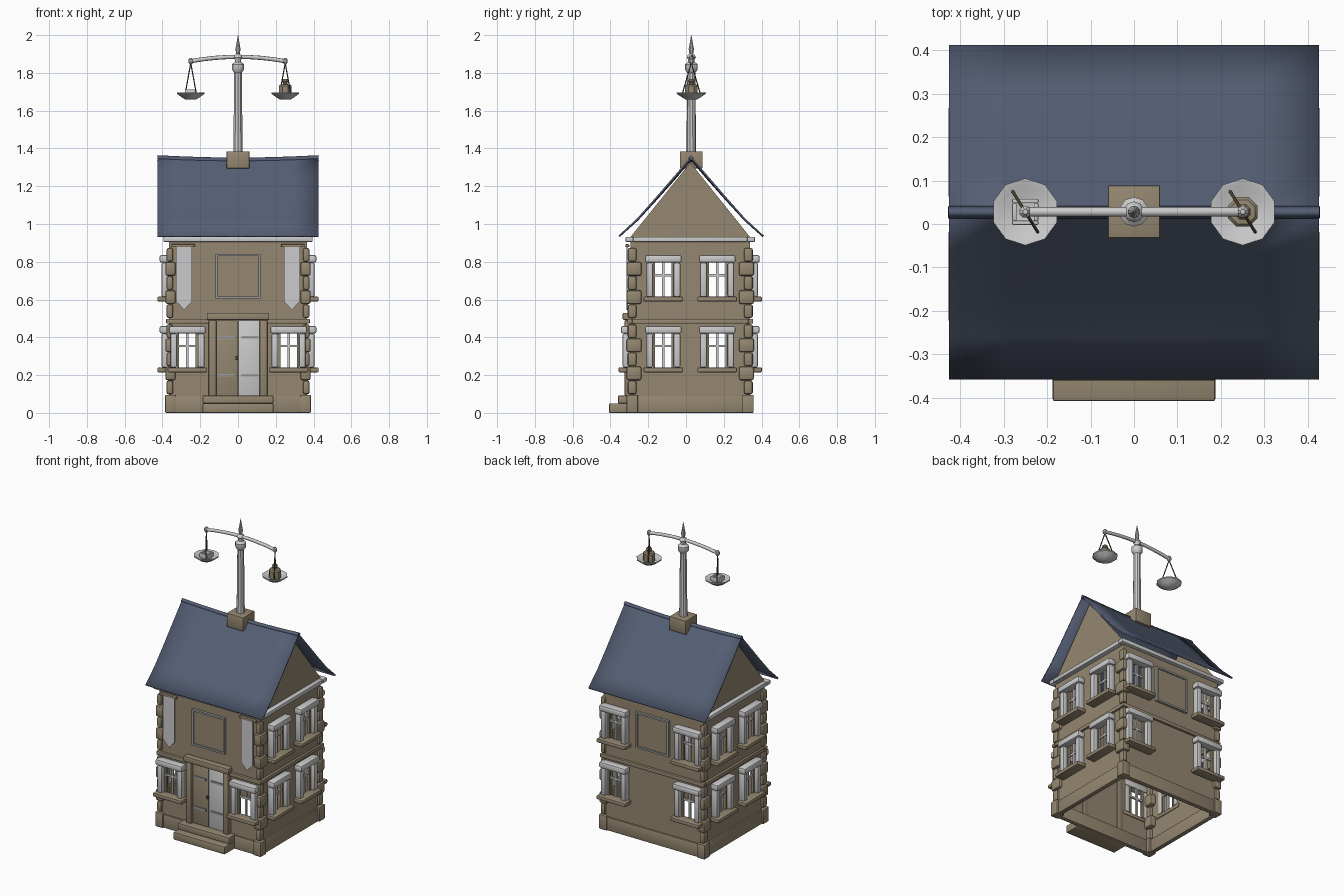
import bpy, bmesh, math
from mathutils import Matrix, Vector

if "Cube" in bpy.data.objects:
    bpy.data.objects.remove(bpy.data.objects["Cube"])


def material(name, rgb):
    m = bpy.data.materials.new(name)
    m.diffuse_color = (*rgb, 1)
    m.use_nodes = True
    m.node_tree.nodes["Principled BSDF"].inputs["Base Color"].default_value = m.diffuse_color
    return m


STONE = material("tan stone", (0.30, 0.245, 0.165))
PALE = material("pale grey", (0.60, 0.60, 0.61))
FRAME = material("mid grey", (0.33, 0.33, 0.32))
SLATE = material("slate blue", (0.09, 0.112, 0.175))
CORD = material("dark brown", (0.10, 0.075, 0.045))

C = 0.023                      # depth of the house axis
WX, YF, YB = 0.365, -0.295, 0.34   # wall planes


def finish(name, bm, mat, smooth=True):
    bmesh.ops.recalc_face_normals(bm, faces=bm.faces)
    me = bpy.data.meshes.new(name)
    bm.to_mesh(me)
    bm.free()
    me.materials.append(mat)
    if smooth:
        me.shade_smooth()
        me.set_sharp_from_angle(angle=math.radians(35))
    ob = bpy.data.objects.new(name, me)
    bpy.context.collection.objects.link(ob)
    return ob


def boxes(name, mat, items, bevel=0.0, frames=(Matrix(),)):
    """Boxes (x0, x1, y0, y1, z0, z1), repeated in every frame."""
    bm = bmesh.new()
    for fr in frames:
        for x0, x1, y0, y1, z0, z1 in items:
            m = (fr @ Matrix.Translation(((x0 + x1) / 2, (y0 + y1) / 2, (z0 + z1) / 2))
                 @ Matrix.Diagonal((x1 - x0, y1 - y0, z1 - z0, 1)))
            bmesh.ops.create_cube(bm, size=1, matrix=m)
    if bevel:
        bmesh.ops.bevel(bm, geom=bm.edges[:], offset=bevel, segments=2,
                        profile=0.5, affect='EDGES')
    return finish(name, bm, mat)


def ring(name, mat, x, y0, y1, t, z0, z1, bevel=0.0):
    """Rectangular band around the house."""
    return boxes(name, mat, [(-x, x, y0, y0 + t, z0, z1), (-x, x, y1 - t, y1, z0, z1),
                             (-x, -x + t, y0 + t, y1 - t, z0, z1),
                             (x - t, x, y0 + t, y1 - t, z0, z1)], bevel)


def lathe(name, mat, profile, n, centre):
    """Turned shape from (radius, height) points."""
    bm = bmesh.new()
    rings = []
    for r, z in profile:
        rings.append([bm.verts.new((centre[0] + r * math.cos(a), centre[1] + r * math.sin(a), z))
                      for a in (math.tau * (i + 0.5) / n for i in range(n))])
    for a, b in zip(rings, rings[1:]):
        for i in range(n):
            bm.faces.new((a[i], a[(i + 1) % n], b[(i + 1) % n], b[i]))
    bm.faces.new(rings[0])
    bm.faces.new(rings[-1])
    return finish(name, bm, mat)


def tube(name, mat, paths, radius, res=1):
    cu = bpy.data.curves.new(name, 'CURVE')
    cu.dimensions = '3D'
    cu.bevel_depth, cu.bevel_resolution, cu.use_fill_caps = radius, res, True
    for path in paths:
        sp = cu.splines.new('POLY')
        sp.points.add(len(path) - 1)
        for p, co in zip(sp.points, path):
            p.co = (*co, 1)
    cu.materials.append(mat)
    ob = bpy.data.objects.new(name, cu)
    bpy.context.collection.objects.link(ob)


def place(x, y, z, turn):
    return Matrix.Translation((x, y, z)) @ Matrix.Rotation(math.radians(turn), 4, 'Z')


# window positions, each frame at the sill top with local -y facing outwards
LOW, HIGH = 0.24, 0.615
SIDE_Y = (-0.12, 0.165)
WIN_X = 0.268
H, HW = 0.18, 0.06             # opening height and half width
front = [place(s * WIN_X, YF, LOW, 0) for s in (-1, 1)]
back = [place(s * WIN_X, YB, z, 180) for s in (-1, 1) for z in (LOW, HIGH)]
sides = [place(s * WX, y, z, s * 90) for s in (-1, 1) for y in SIDE_Y for z in (LOW, HIGH)]
windows = front + back + sides

# walls: flat sheets with the window openings left out
bm = bmesh.new()


def wall(u0, u1, centres, floors, to_world):
    us = sorted([u0, u1] + [c + d for c in centres for d in (-HW, HW)])
    zs = sorted([0, 0.93] + [z + d for z in floors for d in (0, H)])
    for a, b in zip(us, us[1:]):
        for p, q in zip(zs, zs[1:]):
            mu, mz = (a + b) / 2, (p + q) / 2
            if any(abs(mu - c) < HW for c in centres) and any(f < mz < f + H for f in floors):
                continue
            bm.faces.new([bm.verts.new(to_world(u, z)) for u, z in ((a, p), (b, p), (b, q), (a, q))])


wall(-WX, WX, (-WIN_X, WIN_X), (LOW,), lambda u, z: (u, YF, z))
wall(-WX, WX, (-WIN_X, WIN_X), (LOW, HIGH), lambda u, z: (u, YB, z))
for s in (-1, 1):
    wall(YF, YB, SIDE_Y, (LOW, HIGH), lambda u, z: (s * WX, u, z))
    bm.faces.new([bm.verts.new((s * WX, y, z))
                  for y, z in ((YF, 0.93), (YB, 0.93), (C, 1.325))])   # gable
bmesh.ops.remove_doubles(bm, verts=bm.verts, dist=0.0005)
finish("walls", bm, STONE, False)

# window trim
boxes("window_headers", PALE, [(-0.097, 0.097, -0.05, 0.005, H, H + 0.04)], 0.01, windows)
boxes("window_jambs", PALE, [(0.055, 0.09, -0.04, 0.005, 0, H),
                             (-0.09, -0.055, -0.04, 0.005, 0, H)], 0.008, windows)
boxes("window_sills", STONE, [(-0.105, 0.105, -0.062, 0.005, -0.025, 0)], 0.006, windows)
boxes("window_bars", PALE, [(-0.006, 0.006, -0.008, 0.004, 0, H),
                            (-HW, HW, -0.008, 0.004, 0.108, 0.12)], 0, windows)
boxes("window_casements", STONE, [(s * 0.05 - 0.006, s * 0.05 + 0.006, -0.012, 0.006, 0, H)
                                  for s in (-1, 1)], 0, windows)

# plinth, belt course and cornice
ring("plinth", STONE, 0.375, -0.305, 0.35, 0.03, 0, 0.088, 0.005)
boxes("plinth_corners", STONE, [(s * 0.358 - 0.028, s * 0.358 + 0.028, y, y + 0.06, 0, 0.096)
                                for s in (-1, 1) for y in (-0.315, 0.298)], 0.006)
boxes("belt_course", STONE,
      [(-0.38, -0.15, -0.31, -0.285, 0.472, 0.497), (0.15, 0.38, -0.31, -0.285, 0.472, 0.497),
       (-0.38, 0.38, 0.33, 0.355, 0.472, 0.497), (-0.38, -0.355, -0.285, 0.33, 0.472, 0.497),
       (0.355, 0.38, -0.285, 0.33, 0.472, 0.497)], 0.004)
ring("cornice", PALE, 0.395, -0.32, 0.365, 0.04, 0.905, 0.932, 0.006)

# rounded corner blocks, alternating long and short
blocks = []
for base in (0.098, 0.502):
    for i in range(5):
        z0 = base + i * 0.0745
        w, d, o = (0.055, 0.08, 0.02) if i % 2 else (0.035, 0.047, 0.014)
        for s in (-1, 1):
            xa, xb = sorted((s * (WX + o), s * (WX + o - w)))
            blocks.append((xa, xb, YF - o, YF - o + d, z0, z0 + 0.0735))
            blocks.append((xa, xb, YB + o - d, YB + o, z0, z0 + 0.0735))
boxes("corner_blocks", STONE, blocks, 0.012)

# steps and doorway
boxes("steps", STONE, [(-0.187, 0.187, -0.407, -0.30, 0, 0.05),
                       (-0.187, 0.187, -0.36, -0.29, 0.05, 0.092)], 0.005)
boxes("door_surround", STONE, [(-0.155, -0.115, -0.325, -0.29, 0.09, 0.492),
                               (0.115, 0.155, -0.325, -0.29, 0.09, 0.492),
                               (-0.165, 0.165, -0.335, -0.29, 0.492, 0.53)], 0.006)
boxes("left_door", STONE, [(-0.115, -0.002, -0.305, -0.296, 0.092, 0.49)], 0.002)
boxes("right_door", PALE, [(0.002, 0.115, -0.305, -0.296, 0.092, 0.49)], 0.002)
boxes("door_straps", FRAME, [(x, x + 0.09, -0.311, -0.304, z, z + 0.014)
                             for x in (-0.108, 0.018) for z in (0.193, 0.393)])
boxes("door_handle", CORD, [(-0.012, 0.0, -0.315, -0.304, 0.28, 0.30)])

# framed panels on the front and back
panels = [place(0, YF, 0.605, 0), place(0, YB, 0.605, 180)]
boxes("wall_panels", STONE, [(-0.108, 0.108, -0.008, 0, 0.012, 0.225)], 0, panels)
boxes("panel_frames", FRAME, [(-0.12, -0.108, -0.016, 0, 0, 0.237), (0.108, 0.12, -0.016, 0, 0, 0.237),
                              (-0.108, 0.108, -0.016, 0, 0, 0.012),
                              (-0.108, 0.108, -0.016, 0, 0.225, 0.237)], 0, panels)

# pointed banners on rods
bm = bmesh.new()
for s in (-1, 1):
    f = bm.faces.new([bm.verts.new((s * 0.285 + x, -0.314, z)) for x, z in
                      ((-0.042, 0.88), (0.042, 0.88), (0.042, 0.59), (0, 0.545), (-0.042, 0.59))])
    ext = bmesh.ops.extrude_face_region(bm, geom=[f], use_keep_orig=True)
    bmesh.ops.translate(bm, vec=(0, 0.006, 0),
                        verts=[v for v in ext["geom"] if isinstance(v, bmesh.types.BMVert)])
finish("banners", bm, PALE, False)
boxes("banner_rods", STONE, [(s * 0.29 - 0.062, s * 0.29 + 0.062, -0.32, -0.30, 0.878, 0.893)
                             for s in (-1, 1)], 0.004)

# roof: gently flared slopes with a slightly sagging ridge
half = [(0.385, 0.938), (0.288, 1.025), (0.19, 1.132), (0.092, 1.242), (0, 1.345)]
profile = [(-y, z) for y, z in half] + half[-2::-1]
bm = bmesh.new()
cols = []
for i in range(7):
    x = -0.425 + 0.85 * i / 6
    cols.append([bm.verts.new((x, C + 0.004 + y, z + 0.012 * (x / 0.425) ** 2 * (z - 0.938) / 0.41))
                 for y, z in profile])
for a, b in zip(cols, cols[1:]):
    for j in range(len(profile) - 1):
        bm.faces.new((a[j], b[j], b[j + 1], a[j + 1]))
roof = finish("roof", bm, SLATE)
sol = roof.modifiers.new("thickness", 'SOLIDIFY')
sol.thickness = 0.01
tube("ridge", SLATE, [[(x, C + 0.004, 1.338 + 0.012 * (x / 0.425) ** 2)
                       for x in (-0.427, -0.28, -0.14, 0, 0.14, 0.28, 0.427)]], 0.014, 0)

# chimney block and column
A = C + 0.005
boxes("column_base", STONE, [(-0.06, 0.06, A - 0.06, A + 0.06, 1.295, 1.385)], 0.003)
lathe("column", PALE, [(0.026, 1.38), (0.021, 1.80), (0.034, 1.818), (0.034, 1.845), (0.018, 1.858),
                       (0.018, 1.872), (0.024, 1.882), (0.018, 1.895), (0.01, 1.90),
                       (0.014, 1.925), (0.001, 2.0)], 10, (0, A))

# balance beam, cords and pans
tube("balance_beam", PALE, [[(0.25 * t, A, 1.885 - 0.023 * t * t)
                             for t in (-1, -0.75, -0.5, -0.25, 0, 0.25, 0.5, 0.75, 1)]], 0.011, 2)
cords = []
for s in (-1, 1):
    cx = s * 0.25
    lathe("pan", PALE, [(0.028, 1.658), (0.052, 1.672), (0.077, 1.69), (0.077, 1.697),
                        (0.062, 1.694), (0.03, 1.68)], 10, (cx, A))
    lathe("beam_end", PALE, [(0.006, 1.845), (0.014, 1.855), (0.014, 1.87), (0.006, 1.88)], 8, (cx, A))
    for k in (-1, 1):
        cords.append([(cx, A, 1.852), (cx - k * 0.029, A + k * 0.047, 1.692)])
tube("pan_cords", CORD, cords, 0.0035, 0)

# goods on the pans
boxes("small_crate", PALE, [(-0.28, -0.22, A - 0.03, A - 0.02, 1.675, 1.712),
                            (-0.28, -0.22, A + 0.02, A + 0.03, 1.675, 1.712),
                            (-0.28, -0.27, A - 0.02, A + 0.02, 1.675, 1.712),
                            (-0.23, -0.22, A - 0.02, A + 0.02, 1.675, 1.712)], 0.002)
lathe("weight", STONE, [(0.037, 1.68), (0.037, 1.73), (0.03, 1.738), (0.014, 1.74),
                        (0.014, 1.75), (0.019, 1.756), (0.012, 1.768)], 8, (0.25, A))
